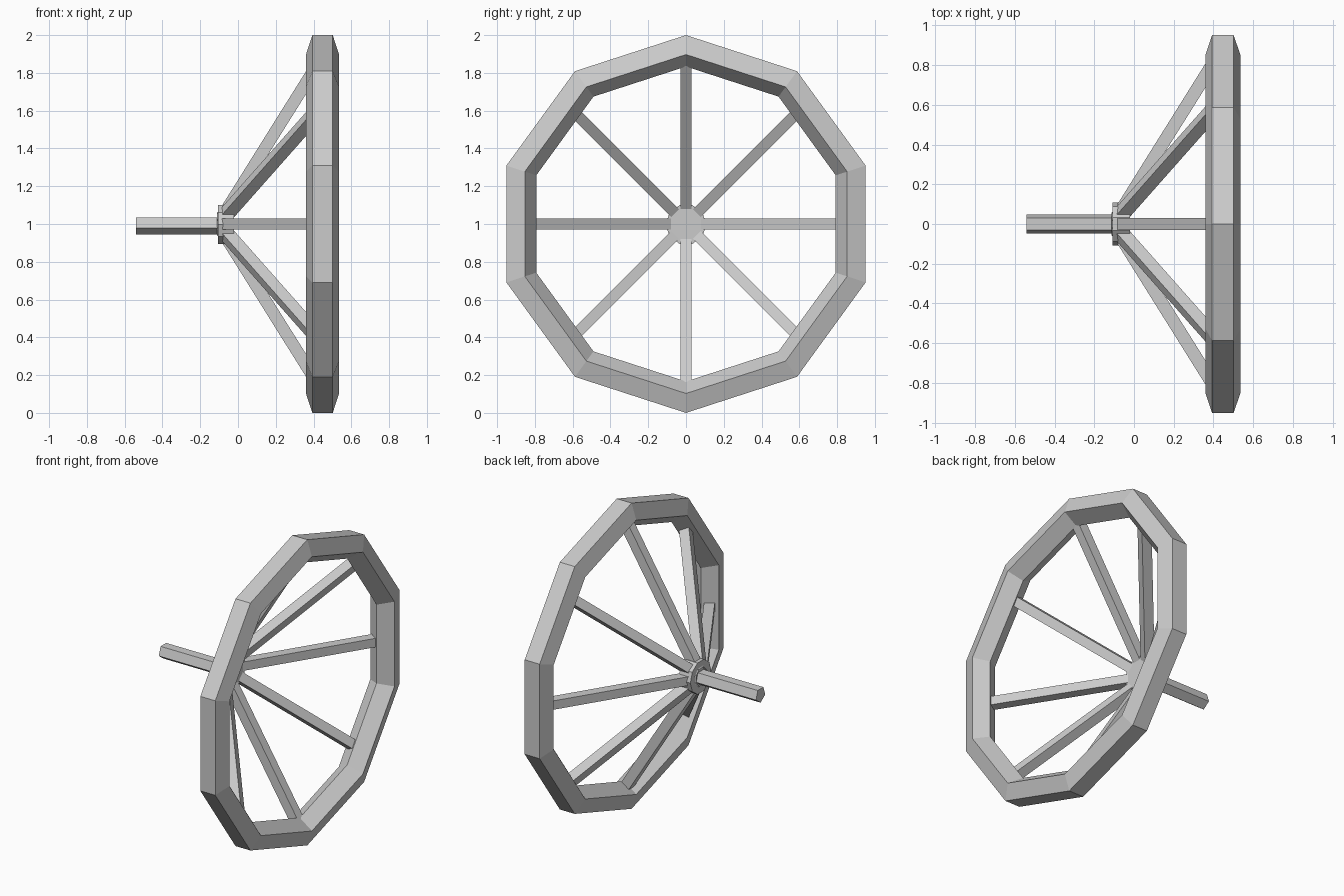
import bpy, bmesh
from math import sin, cos, pi, radians
from mathutils import Vector, Matrix

if "Cube" in bpy.data.objects:
    bpy.data.objects.remove(bpy.data.objects["Cube"])

CZ = 1.0  # wheel centre height


def finish(name, bm):
    bmesh.ops.recalc_face_normals(bm, faces=bm.faces)
    me = bpy.data.meshes.new(name)
    bm.to_mesh(me)
    bm.free()
    ob = bpy.data.objects.new(name, me)
    bpy.context.collection.objects.link(ob)
    return ob


def prism_x(name, x0, x1, r, n, start, cz):
    """Regular n-sided prism along the x axis."""
    bm = bmesh.new()
    rings = [[bm.verts.new((x, r * cos(start + 2 * pi * i / n), cz + r * sin(start + 2 * pi * i / n)))
              for i in range(n)] for x in (x0, x1)]
    for i in range(n):
        j = (i + 1) % n
        bm.faces.new((rings[0][i], rings[0][j], rings[1][j], rings[1][i]))
    for ring in rings:
        bm.faces.new(ring)
    return finish(name, bm)


# Rim: ten segments, five-sided cross-section with its point facing inward
bm = bmesh.new()
RS, SEG, SIDES, XC = 0.092, 10, 5, 0.4475
RC = 1.0 - RS * cos(pi / 5)
rings = []
for i in range(SEG):
    a = pi / 2 + 2 * pi * i / SEG
    ring = []
    for k in range(SIDES):
        b = pi + 2 * pi * k / SIDES
        r = RC + RS * cos(b)
        ring.append(bm.verts.new((XC + RS * sin(b), r * cos(a), CZ + r * sin(a))))
    rings.append(ring)
for i in range(SEG):
    p, q = rings[i], rings[(i + 1) % SEG]
    for k in range(SIDES):
        m = (k + 1) % SIDES
        bm.faces.new((p[k], p[m], q[m], q[k]))
finish("rim", bm)

# Slanted spokes: square bars from the hub to the rim
inner, outer = Vector((-0.085, 0, 0.037)), Vector((0.43, 0, 0.86))
axis = outer - inner
for i in range(8):
    bm = bmesh.new()
    bmesh.ops.create_cube(bm, size=1.0)
    tilt = Vector((0, 0, 1)).rotation_difference(axis).to_matrix().to_4x4()
    place = (Matrix.Translation((0, 0, CZ)) @ Matrix.Rotation(radians(45 * i), 4, 'X')
             @ Matrix.Translation((inner + outer) / 2) @ tilt
             @ Matrix.Diagonal((0.064, 0.058, axis.length, 1)))
    bmesh.ops.transform(bm, matrix=place, verts=bm.verts)
    finish(f"spoke_{i + 1}", bm)

# Hub and axle
prism_x("hub", -0.107, -0.02, 0.108, 10, 0, 0.997)
prism_x("axle", -0.54, -0.09, 0.05, 5, -pi / 2, 0.994)
